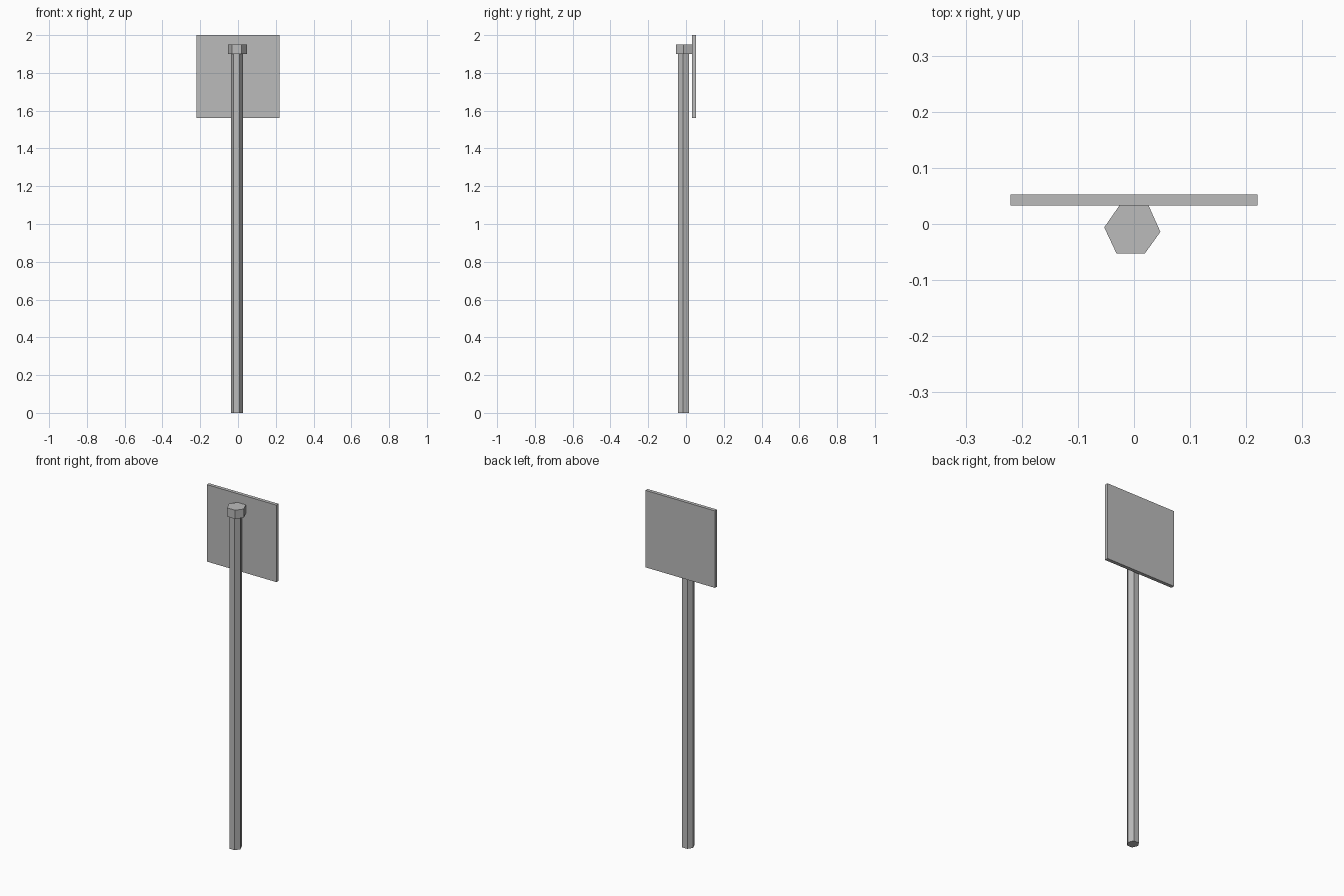
import bpy, bmesh

cube = bpy.data.objects.get("Cube")
if cube:
    bpy.data.objects.remove(cube, do_unlink=True)

# Plain grey for every part
grey = bpy.data.materials.new("grey")
grey.use_nodes = True
colour = (0.5, 0.5, 0.5, 1)
grey.diffuse_color = colour
grey.node_tree.nodes["Principled BSDF"].inputs["Base Color"].default_value = colour


def prism(name, outline, z0, z1):
    """Extrude a flat outline from z0 up to z1."""
    bm = bmesh.new()
    base = bm.faces.new([bm.verts.new((x, y, z0)) for x, y in outline])
    top = bmesh.ops.extrude_face_region(bm, geom=[base], use_keep_orig=True)
    verts = [v for v in top["geom"] if isinstance(v, bmesh.types.BMVert)]
    bmesh.ops.translate(bm, verts=verts, vec=(0, 0, z1 - z0))
    bmesh.ops.recalc_face_normals(bm, faces=bm.faces)
    mesh = bpy.data.meshes.new(name)
    bm.to_mesh(mesh)
    bm.free()
    mesh.materials.append(grey)
    obj = bpy.data.objects.new(name, mesh)
    bpy.context.collection.objects.link(obj)
    return obj


# Slightly irregular hexagon shared by the cap and the post
hexagon = [(-0.053, -0.006), (-0.031, -0.053), (0.019, -0.053),
           (0.047, -0.014), (0.026, 0.033), (-0.026, 0.033)]
post_outline = [(-0.003 + 0.63 * x, -0.007 + 0.68 * y) for x, y in hexagon]

prism("post", post_outline, 0, 1.9)
prism("post_cap", hexagon, 1.9, 1.95)

# Square sign panel behind the post
panel = [(-0.22, 0.033), (0.22, 0.033), (0.22, 0.053), (-0.22, 0.053)]
prism("sign_panel", panel, 1.56, 2.0)
